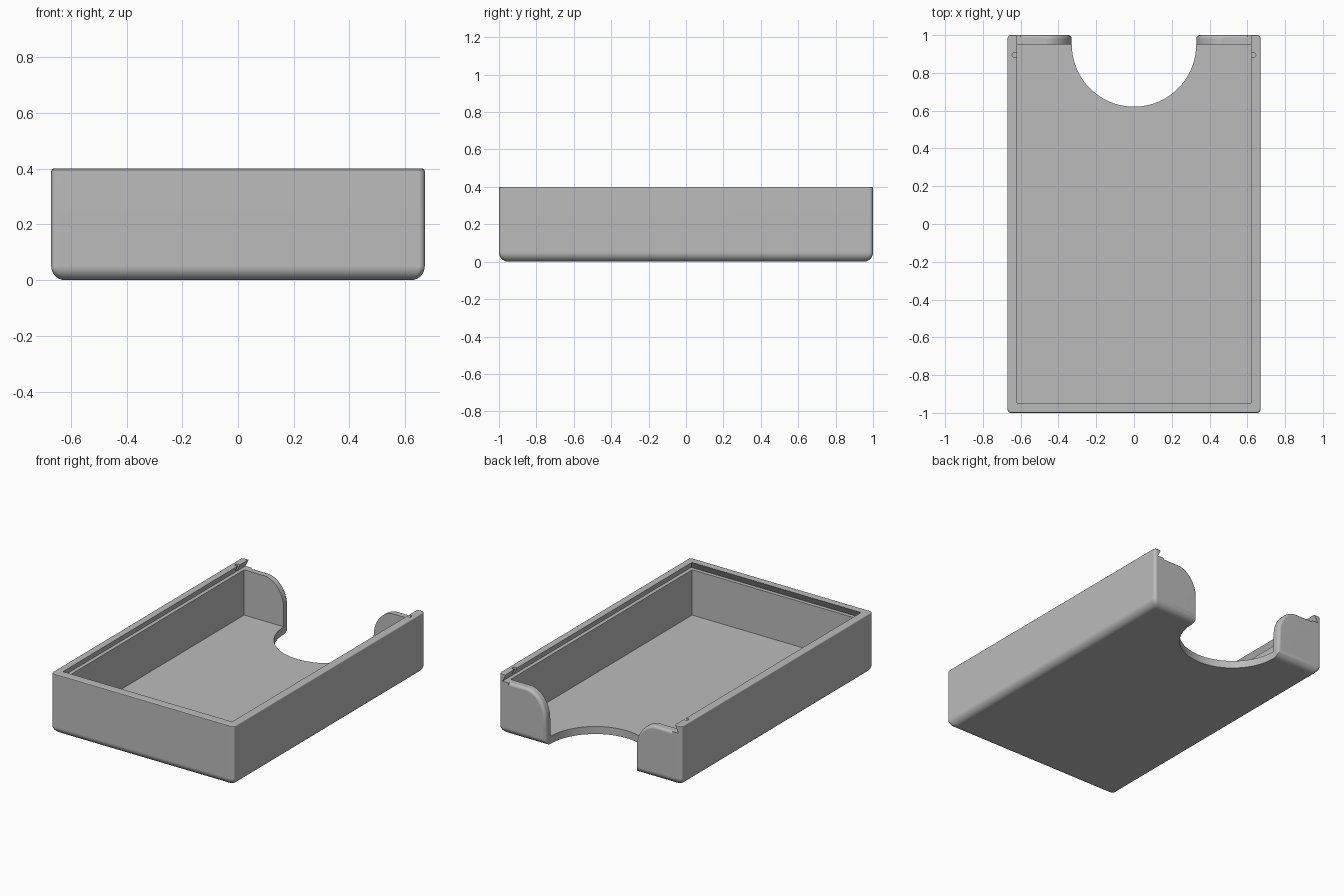
import bpy, bmesh, math

HX, HY, H = 0.67, 1.0, 0.4      # outer half sizes and height
WALL, LEDGE = 0.05, 0.35        # wall thickness, height of the lid ledge

cube = bpy.data.objects.get("Cube")
if cube:
    bpy.data.objects.remove(cube, do_unlink=True)

grey = bpy.data.materials.new("light grey")
grey.use_nodes = True
grey.diffuse_color = (0.5, 0.5, 0.5, 1)
for node in grey.node_tree.nodes:
    if node.type == 'BSDF_PRINCIPLED':
        node.inputs["Base Color"].default_value = grey.diffuse_color


def loft(name, rings):
    """Solid skinned through matching closed rings and capped at both ends."""
    bm = bmesh.new()
    loops = [[bm.verts.new(p) for p in ring] for ring in rings]
    n = len(loops[0])
    for a, b in zip(loops, loops[1:]):
        for i in range(n):
            j = (i + 1) % n
            bm.faces.new((a[i], a[j], b[j], b[i]))
    bm.faces.new(loops[0])
    bm.faces.new(loops[-1])
    bmesh.ops.recalc_face_normals(bm, faces=bm.faces)
    mesh = bpy.data.meshes.new(name)
    bm.to_mesh(mesh)
    bm.free()
    mesh.materials.append(grey)
    obj = bpy.data.objects.new(name, mesh)
    bpy.context.collection.objects.link(obj)
    return obj


def rect(x, y0, y1, z):
    return [(-x, y0, z), (x, y0, z), (x, y1, z), (-x, y1, z)]


def disc(cx, cy, r, z, n):
    return [(cx + r * math.cos(math.tau * i / n),
             cy + r * math.sin(math.tau * i / n), z) for i in range(n)]


def rounded_rect(inset, z, r=0.02, steps=6):
    """Outer plan of the tray, shrunk by the inset."""
    ring = []
    for k, (sx, sy) in enumerate([(1, 1), (-1, 1), (-1, -1), (1, -1)]):
        for i in range(steps + 1):
            a = (k + i / steps) * math.pi / 2
            ring.append((sx * (HX - inset - r) + r * math.cos(a),
                         sy * (HY - inset - r) + r * math.sin(a), z))
    return ring


def arch(y, flare, steps=20):
    """Opening in the back wall with round shoulders, widened by the flare."""
    half = [(0.33 + flare, -0.1)]
    for i in range(steps + 1):
        t = i / steps * math.pi / 2
        half.append((0.48 - (0.15 - flare) * math.cos(t),
                     0.17 + (0.181 - flare) * math.sin(t)))
    half += [(0.6, LEDGE + 0.001 - flare), (0.6, 0.5)]
    return [(x, y, z) for x, z in half] + [(-x, y, z) for x, z in reversed(half)]


# tray body: rounded underside, softened top edge
levels = []
for i in range(9):
    a = i / 8 * math.pi / 2
    levels.append((0.05 * (1 - math.sin(a)), 0.05 * (1 - math.cos(a))))
for i in range(4):
    a = i / 3 * math.pi / 2
    levels.append((0.008 * (1 - math.cos(a)), H - 0.008 * (1 - math.sin(a))))
tray = loft("tray", [rounded_rect(d, z) for d, z in levels])

# cavity, undercut lid slot open at the back, finger cut-out
IX, IY = HX - WALL, HY - WALL
cutters = [
    loft("cavity_cutter", [rect(IX, -IY, IY, WALL), rect(IX, -IY, IY, LEDGE + 0.01)]),
    loft("lid_slot_cutter", [rect(IX + 0.025, -IY - 0.025, 1.1, LEDGE),
                             rect(IX, -IY + 0.003, 1.1, H),
                             rect(IX, -IY + 0.003, 1.1, H + 0.1)]),
    loft("finger_cutter", [disc(0, IY, 0.329, z, 96) for z in (-0.1, 0.5)]),
]
sections = [arch(IY - 0.001, 0)]
for i in range(7):
    a = i / 6 * math.pi / 2
    sections.append(arch(HY - 0.02 * (1 - math.sin(a)), 0.02 * (1 - math.cos(a))))
sections.append(arch(1.1, 0.02))
cutters.append(loft("back_opening_cutter", sections))

# small lid catches in the side rims
for side in (-1, 1):
    cutters.append(loft("catch_cutter", [disc(side * 0.631, 0.895, 0.014, z, 20)
                                         for z in (LEDGE + 0.002, 0.5)]))

bpy.ops.object.select_all(action='DESELECT')
bpy.context.view_layer.objects.active = tray
tray.select_set(True)
for cutter in cutters:
    cutter.hide_render = True
    mod = tray.modifiers.new("cut", 'BOOLEAN')
    mod.operation = 'DIFFERENCE'
    mod.solver = 'EXACT'
    mod.object = cutter
    bpy.ops.object.modifier_apply(modifier=mod.name)
    bpy.data.objects.remove(cutter, do_unlink=True)

# smooth the fillets, keep the flats flat
bpy.ops.object.shade_smooth_by_angle(angle=math.radians(30))
weighted = tray.modifiers.new("even_shading", 'WEIGHTED_NORMAL')
weighted.keep_sharp = True
